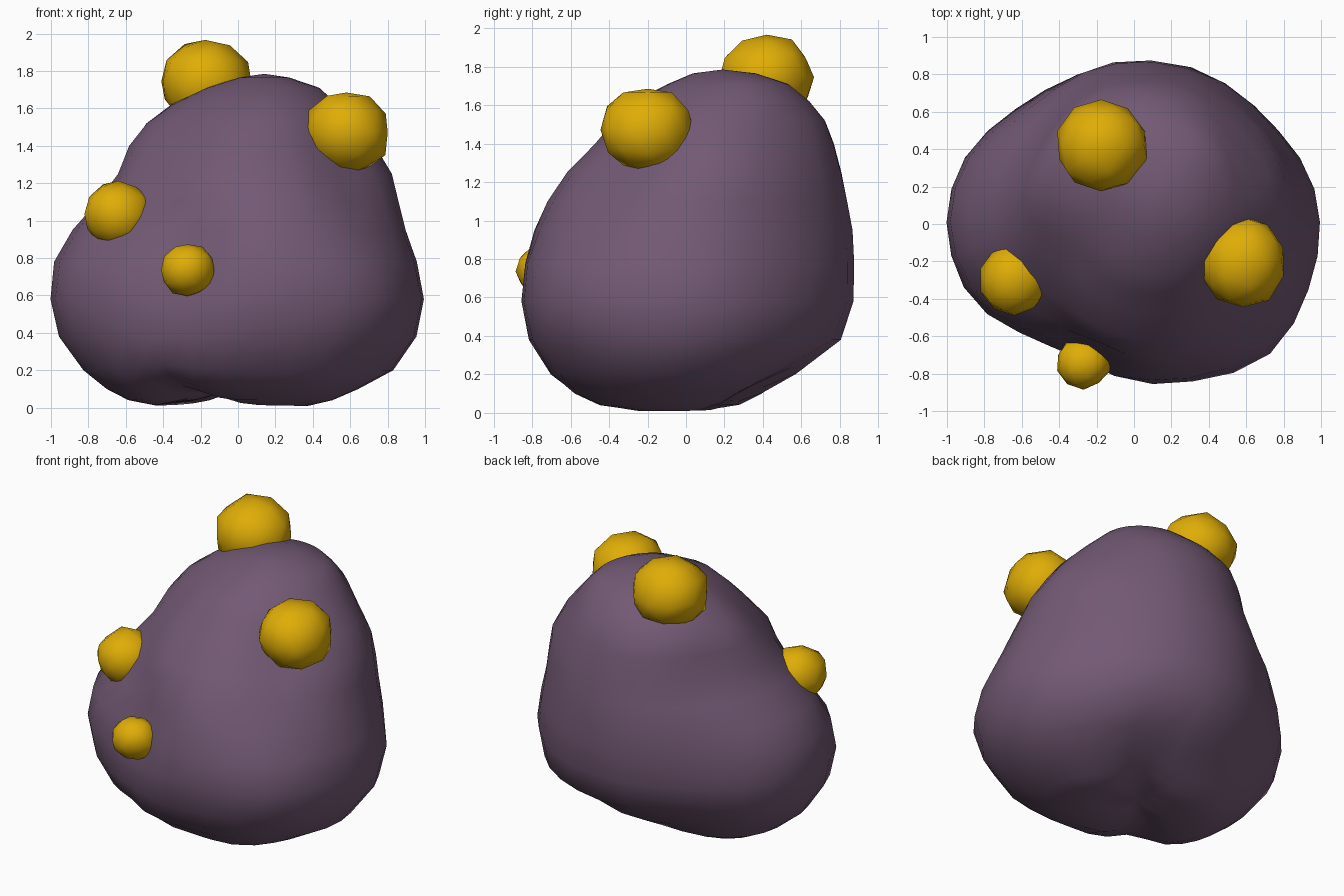
import bpy, bmesh, math, random
from mathutils import Vector, noise

cube = bpy.data.objects.get("Cube")
if cube:
    bpy.data.objects.remove(cube, do_unlink=True)


def make_material(name, colour):
    mat = bpy.data.materials.new(name)
    mat.use_nodes = True
    mat.diffuse_color = (*colour, 1)
    mat.node_tree.nodes["Principled BSDF"].inputs["Base Color"].default_value = (*colour, 1)
    return mat


def finish(name, bm, material):
    bmesh.ops.recalc_face_normals(bm, faces=bm.faces)
    for face in bm.faces:
        face.smooth = True
    mesh = bpy.data.meshes.new(name)
    bm.to_mesh(mesh)
    bm.free()
    mesh.materials.append(material)
    obj = bpy.data.objects.new(name, mesh)
    bpy.context.collection.objects.link(obj)
    return obj


purple = make_material("dusky purple stone", (0.17, 0.1, 0.175))
gold = make_material("golden ore", (0.74, 0.42, 0.002))

# Boulder outline: height, left and right edge, front and back edge
levels = [
    (0.005, -0.24, 0.18, -0.14, 0.07),
    (0.01, -0.42, 0.36, -0.25, 0.16),
    (0.04, -0.57, 0.5, -0.42, 0.27),
    (0.1, -0.7, 0.64, -0.57, 0.39),
    (0.2, -0.83, 0.83, -0.71, 0.58),
    (0.38, -0.96, 0.96, -0.82, 0.81),
    (0.58, -1.01, 1, -0.86, 0.88),
    (0.78, -0.98, 0.96, -0.85, 0.88),
    (0.95, -0.89, 0.9, -0.8, 0.87),
    (1.1, -0.77, 0.87, -0.73, 0.84),
    (1.25, -0.67, 0.83, -0.63, 0.81),
    (1.4, -0.62, 0.74, -0.49, 0.77),
    (1.52, -0.54, 0.64, -0.39, 0.72),
    (1.62, -0.4, 0.53, -0.28, 0.64),
    (1.71, -0.19, 0.43, -0.1, 0.53),
    (1.765, 0, 0.28, 0.03, 0.36),
]

# Broad hollows, and swells where negative: centre, reach, depth
hollows = [
    ((-0.55, -0.48, 1), 0.28, 0.11),
    ((-0.35, -0.12, 1.48), 0.32, 0.13),
    ((-0.27, -0.72, 0.84), 0.22, 0.13),
    ((-0.5, -0.68, 0.6), 0.42, 0.09),
    ((0.6, -0.36, 1.28), 0.28, 0.09),
    ((0.62, -0.66, 0.6), 0.35, -0.08),
    ((-0.6, 0.66, 0.7), 0.4, 0.07),
    ((-0.5, 0.45, 1.35), 0.25, 0.05),
    ((-0.42, 0.6, 0.25), 0.25, 0.06),
    ((0.8, 0.5, 0.65), 0.4, 0.04),
    ((0.5, 0.5, 1.35), 0.25, 0.05),
    ((0.4, 0.4, 1.62), 0.2, -0.03),
    ((-0.45, 0.25, 0.1), 0.25, -0.09),
    ((0.3, -0.35, 0.08), 0.25, -0.09),
]


def weather(p, axis):
    outward = (p - axis).normalized()
    push = 0.015 * noise.noise(p * 3)
    for centre, reach, depth in hollows:
        gap = (p - Vector(centre)).length / reach
        push -= depth * math.exp(-gap * gap)
    q = p + outward * push
    # slanting groove under the boulder, parting it into two feet
    across = 0.56 * p.y - 0.83 * p.x - 0.05
    q.z += 0.09 * math.exp(-(across / 0.15) ** 2) * max(0, 1 - p.z / 0.35)
    return q


# Boulder: stacked oval rings closed at both ends
sides = 30
bm = bmesh.new()
rings = []
for z, left, right, front, back in levels:
    axis = Vector(((left + right) / 2, (front + back) / 2, z))
    ring = []
    for i in range(sides):
        a = math.tau * i / sides
        p = axis + Vector((math.cos(a) * (right - left) / 2,
                           math.sin(a) * (back - front) / 2, 0))
        ring.append(bm.verts.new(weather(p, axis)))
    rings.append(ring)
for low, high in zip(rings, rings[1:]):
    for i in range(sides):
        j = (i + 1) % sides
        bm.faces.new((low[i], low[j], high[j], high[i]))
bottom = bm.verts.new((-0.04, -0.03, 0.09))
top = bm.verts.new((0.14, 0.19, 1.785))
for ring, tip in ((rings[0], bottom), (rings[-1], top)):
    for i in range(sides):
        bm.faces.new((ring[i], ring[(i + 1) % sides], tip))
finish("boulder", bm, purple)


# Ore nuggets: lumpy balls half sunk into the boulder
def nugget(name, centre, size, seed):
    random.seed(seed)
    bm = bmesh.new()
    bmesh.ops.create_icosphere(bm, subdivisions=2, radius=1)
    for v in bm.verts:
        v.co *= random.uniform(0.94, 1.04)
        v.co = Vector(centre) + Vector(a * b for a, b in zip(v.co, size))
    finish(name, bm, gold)


nugget("top_nugget", (-0.175, 0.42, 1.745), (0.25, 0.255, 0.225), 1)
nugget("upper_left_nugget", (0.58, -0.2, 1.472), (0.235, 0.25, 0.223), 2)
nugget("right_nugget", (-0.64, -0.3, 1.035), (0.185, 0.195, 0.18), 3)
nugget("small_front_nugget", (-0.27, -0.74, 0.735), (0.148, 0.142, 0.143), 4)
